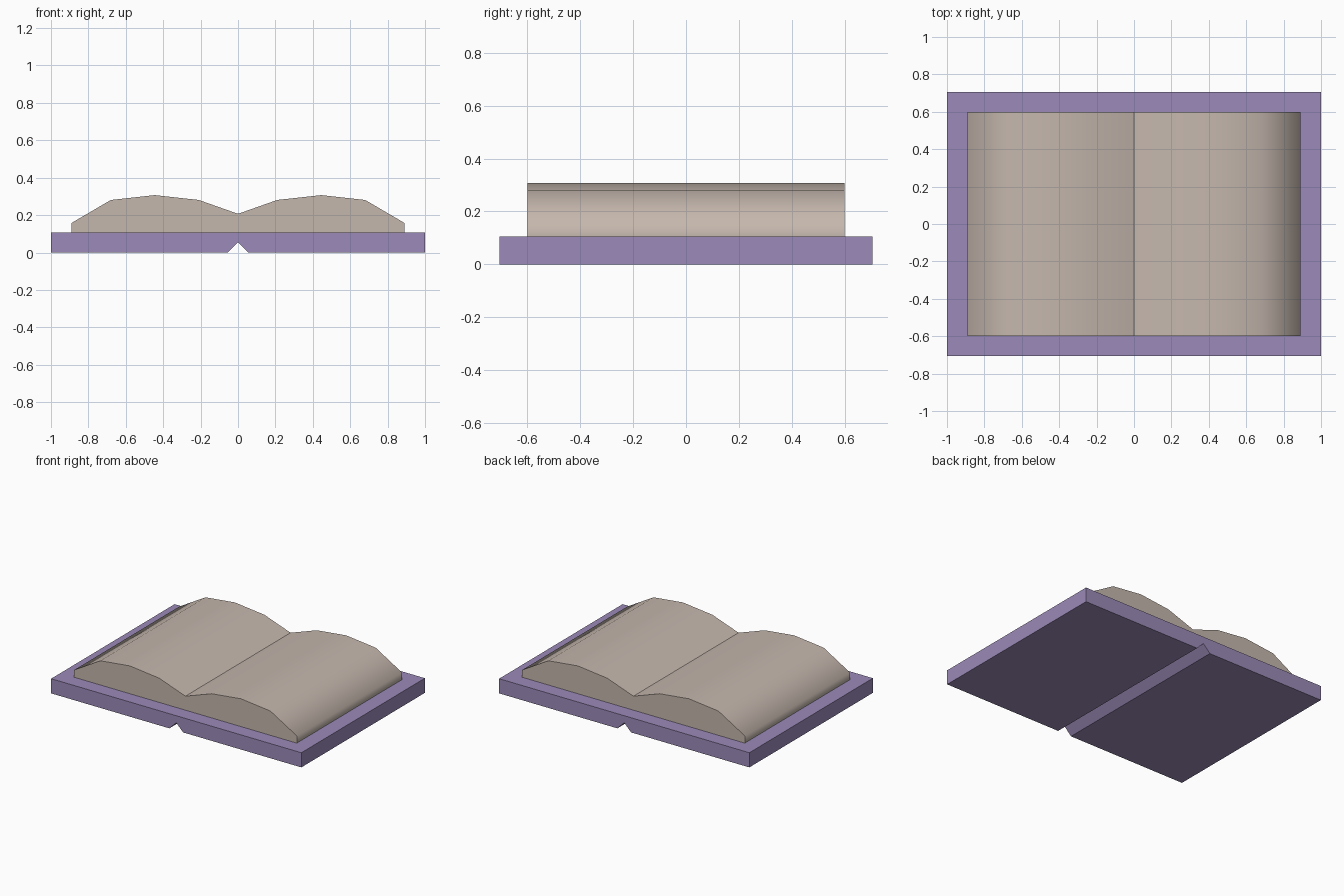
import bpy
import bmesh
import math

# Remove the default cube
cube = bpy.data.objects.get("Cube")
if cube:
    bpy.data.objects.remove(cube, do_unlink=True)


def make_material(name, rgb):
    mat = bpy.data.materials.new(name)
    mat.use_nodes = True
    color = (*rgb, 1.0)
    mat.diffuse_color = color
    bsdf = next(n for n in mat.node_tree.nodes if n.type == "BSDF_PRINCIPLED")
    bsdf.inputs["Base Color"].default_value = color
    return mat


def mirrored(half):
    """Full outline from the points of the +x half, ordered around the loop."""
    return half + [(-x, z) for x, z in reversed(half) if x > 0]


def extrude_profile(name, half, depth, mat, smooth_angle=None):
    """Prism along y; edges below smooth_angle are smooth, the spine stays sharp."""
    bm = bmesh.new()
    ring = [bm.verts.new((x, -depth / 2, z)) for x, z in mirrored(half)]
    cap = bm.faces.new(ring)
    grown = bmesh.ops.extrude_face_region(bm, geom=[cap], use_keep_orig=True)["geom"]
    moved = [g for g in grown if isinstance(g, bmesh.types.BMVert)]
    bmesh.ops.translate(bm, verts=moved, vec=(0, depth, 0))
    bmesh.ops.recalc_face_normals(bm, faces=bm.faces[:])
    if smooth_angle is not None:
        for face in bm.faces:
            face.smooth = True
        for edge in bm.edges:
            on_spine = all(abs(v.co.x) < 1e-5 for v in edge.verts)
            if on_spine or edge.calc_face_angle(math.pi) > smooth_angle:
                edge.smooth = False
    mesh = bpy.data.meshes.new(name)
    bm.to_mesh(mesh)
    bm.free()
    mesh.materials.append(mat)
    obj = bpy.data.objects.new(name, mesh)
    bpy.context.collection.objects.link(obj)
    return obj


purple = make_material("cover purple", (0.33, 0.255, 0.48))
cream = make_material("page beige", (0.56, 0.475, 0.42))

COVER_TOP = 0.106

# Cover board with a grooved spine underneath
extrude_profile(
    "cover",
    [(0, 0.055), (0.055, 0), (1, 0), (1, COVER_TOP)],
    1.41, purple)

# Open page block, arched on both sides of the spine
extrude_profile(
    "pages",
    [(0, 0.207), (0.21, 0.281), (0.445, 0.307), (0.68, 0.281),
     (0.89, 0.158), (0.89, COVER_TOP)],
    1.2, cream, math.radians(65))
